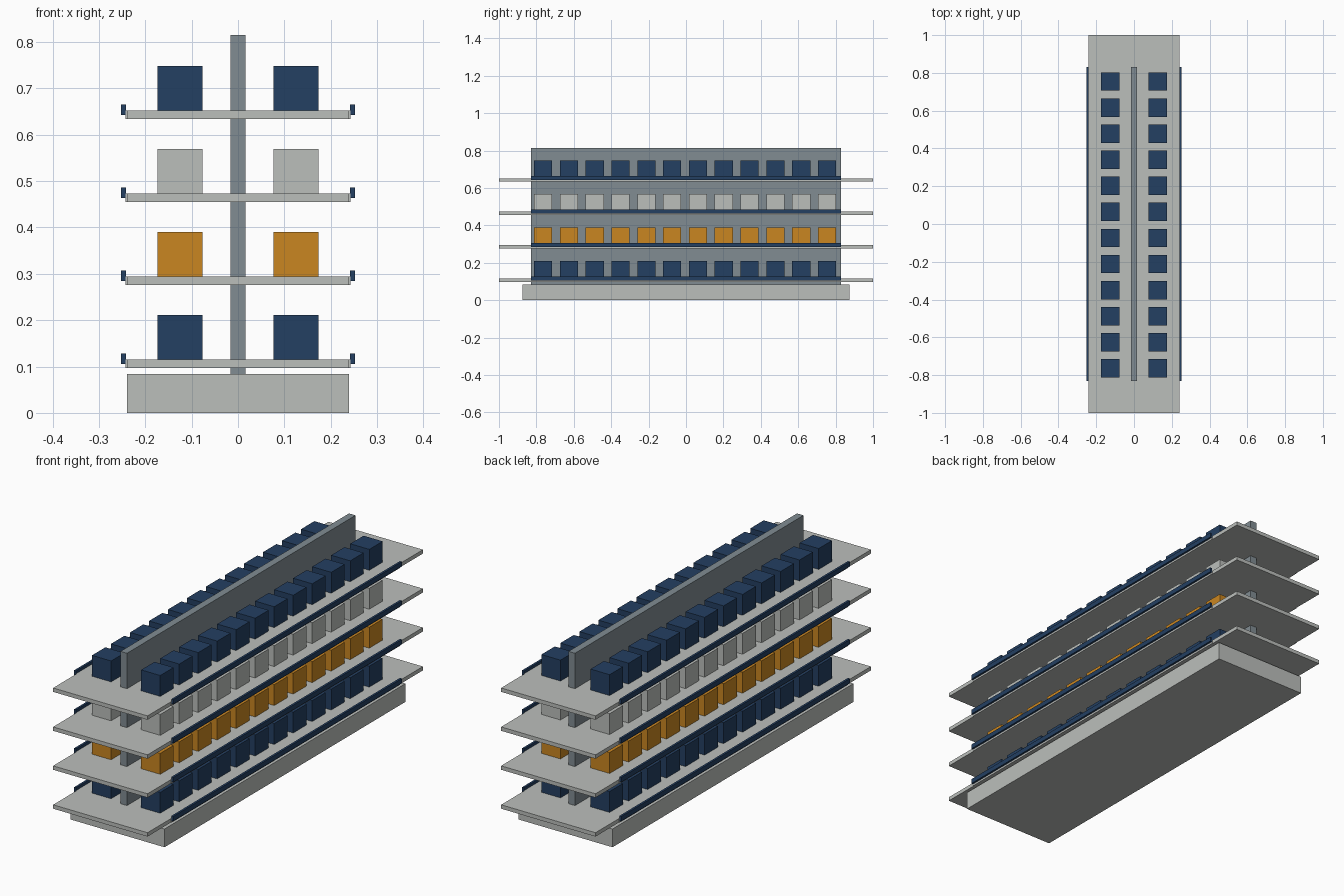
import bpy
import bmesh
from mathutils import Vector

if "Cube" in bpy.data.objects:
    bpy.data.objects.remove(bpy.data.objects["Cube"])


def material(name, rgb):
    m = bpy.data.materials.new(name)
    m.diffuse_color = (*rgb, 1.0)
    m.use_nodes = True
    m.node_tree.nodes["Principled BSDF"].inputs["Base Color"].default_value = m.diffuse_color
    return m


light_grey = material("light_grey", (0.50, 0.52, 0.50))
slate_grey = material("slate_grey", (0.22, 0.265, 0.29))
navy = material("navy_blue", (0.017, 0.050, 0.122))
orange = material("orange", (0.59, 0.24, 0.015))


def boxes(name, extents, mat):
    """One object made of axis-aligned boxes, each (x0, x1, y0, y1, z0, z1)."""
    bm = bmesh.new()
    for x0, x1, y0, y1, z0, z1 in extents:
        verts = bmesh.ops.create_cube(bm, size=1.0)["verts"]
        bmesh.ops.scale(bm, verts=verts, vec=(x1 - x0, y1 - y0, z1 - z0))
        bmesh.ops.translate(bm, verts=verts, vec=Vector(
            ((x0 + x1) / 2, (y0 + y1) / 2, (z0 + z1) / 2)))
    mesh = bpy.data.meshes.new(name)
    bm.to_mesh(mesh)
    bm.free()
    mesh.materials.append(mat)
    obj = bpy.data.objects.new(name, mesh)
    bpy.context.collection.objects.link(obj)
    return obj


HALF_RUN = 0.83      # half length of the spine and the front rails
SHELF_STEP = 0.179   # height from one shelf to the next
BOX = 0.097          # width and depth of a stocked box
COUNT = 12           # boxes per row
PITCH = 0.138

# Plinth and central divider
boxes("base", [(-0.239, 0.239, -0.875, 0.875, 0, 0.084)], light_grey)
boxes("spine_panel", [(-0.0165, 0.0165, -HALF_RUN, HALF_RUN, 0.084, 0.815)],
      slate_grey)

# Four shelf levels with end plates, edge rails and two rows of boxes
for level, box_mat in enumerate((navy, orange, light_grey, navy)):
    z = 0.097 + level * SHELF_STEP
    top = z + 0.018
    n = level + 1

    boxes(f"shelf_{n}", [(-0.243, 0.243, -HALF_RUN, HALF_RUN, z, top)], light_grey)
    boxes(f"shelf_ends_{n}", [(-0.24, 0.24, -1.0, -HALF_RUN, z, top),
                              (-0.24, 0.24, HALF_RUN, 1.0, z, top)], light_grey)
    boxes(f"edge_rails_{n}", [(-0.252, -0.242, -HALF_RUN, HALF_RUN, z + 0.009, z + 0.031),
                              (0.242, 0.252, -HALF_RUN, HALF_RUN, z + 0.009, z + 0.031)], navy)

    stock = []
    for side in (-1, 1):
        cx = side * 0.125
        for i in range(COUNT):
            cy = -0.764 + i * PITCH
            stock.append((cx - BOX / 2, cx + BOX / 2,
                          cy - BOX / 2, cy + BOX / 2, top, top + 0.096))
    boxes(f"stocked_boxes_{n}", stock, box_mat)
